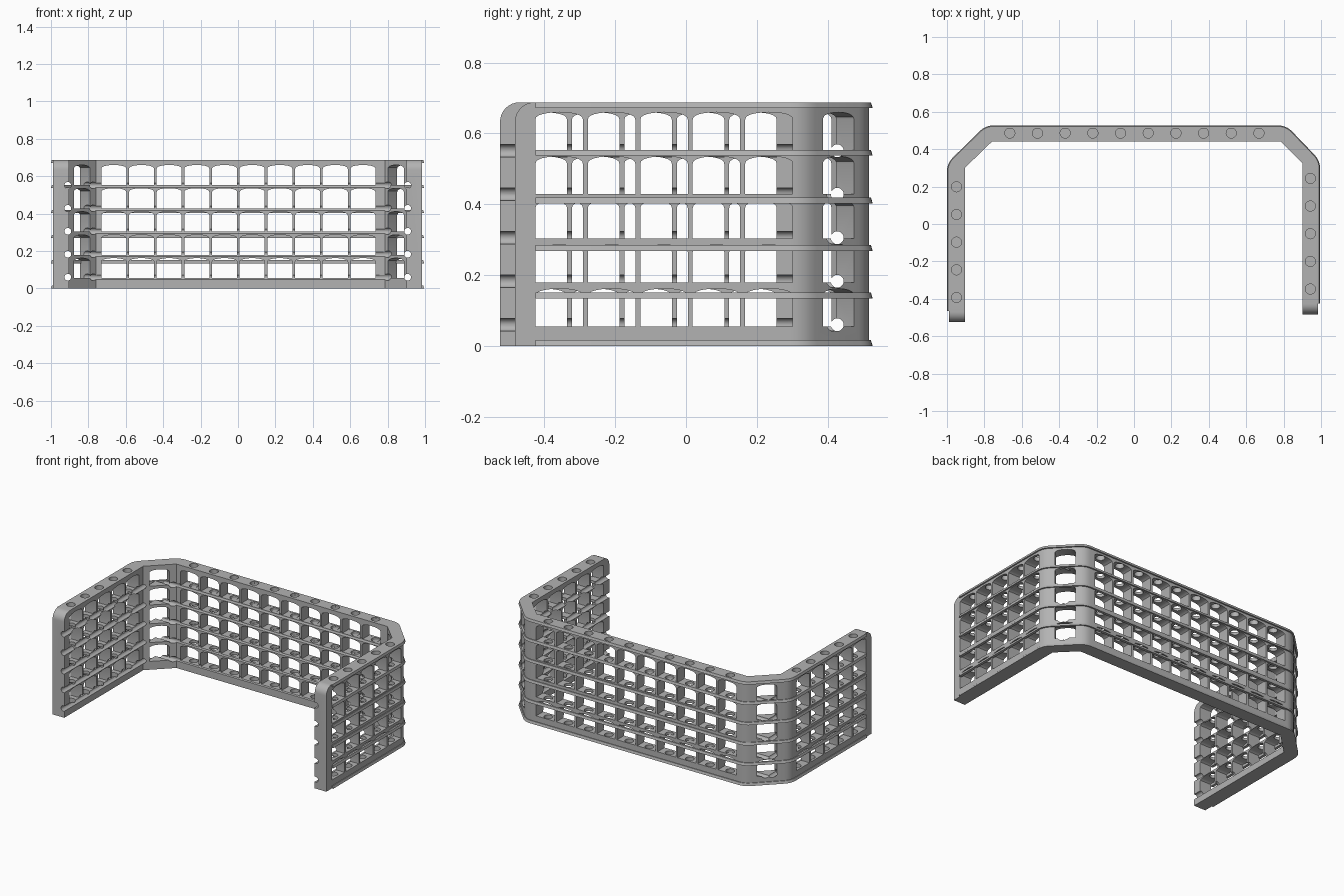
import bpy, bmesh, math
from mathutils import Matrix, Vector

cube = bpy.data.objects.get("Cube")
if cube:
    bpy.data.objects.remove(cube, do_unlink=True)

HEIGHT = 0.688
ROWS, ROW_PITCH, COL_PITCH = 5, 0.1245, 0.148

grey = bpy.data.materials.new("light_grey")
grey.use_nodes = True
grey.diffuse_color = (0.45, 0.45, 0.45, 1)
grey.node_tree.nodes["Principled BSDF"].inputs["Base Color"].default_value = grey.diffuse_color


def make_object(name, bm, helper=False):
    bmesh.ops.recalc_face_normals(bm, faces=bm.faces)
    mesh = bpy.data.meshes.new(name)
    bm.to_mesh(mesh)
    bm.free()
    obj = bpy.data.objects.new(name, mesh)
    bpy.context.collection.objects.link(obj)
    mesh.materials.append(grey)
    obj.hide_render = helper
    return obj


def prism(bm, points, direction):
    """Extrude a closed polygon along a direction."""
    face = bm.faces.new([bm.verts.new(p) for p in points])
    ext = bmesh.ops.extrude_face_region(bm, geom=[face], use_keep_orig=True)
    verts = [g for g in ext["geom"] if isinstance(g, bmesh.types.BMVert)]
    bmesh.ops.translate(bm, verts=verts, vec=direction)


def rod(bm, start, end, radius, segments=24):
    a, b = Vector(start), Vector(end)
    rot = (b - a).to_track_quat('Z', 'Y').to_matrix().to_4x4()
    bmesh.ops.create_cone(bm, cap_ends=True, segments=segments, radius1=radius,
                          radius2=radius, depth=(b - a).length,
                          matrix=Matrix.Translation((a + b) / 2) @ rot)


def rounded(path, size, steps=5):
    """Replace the inner corners of an open path with short curves."""
    pts = [Vector(p) for p in path]
    out = [pts[0]]
    for prev, cur, nxt in zip(pts, pts[1:], pts[2:]):
        a = cur + (prev - cur).normalized() * size
        b = cur + (nxt - cur).normalized() * size
        for i in range(steps + 1):
            t = i / steps
            out.append(a * (1 - t) ** 2 + cur * 2 * t * (1 - t) + b * t ** 2)
    return out + [pts[-1]]


def offset(path, dist):
    """Shift an open path sideways; positive is outward."""
    out = []
    for i, p in enumerate(path):
        d1 = (p - path[max(i - 1, 0)]).normalized()
        d2 = (path[min(i + 1, len(path) - 1)] - p).normalized()
        d = (d1 + d2).normalized()
        out.append(p + Vector((-d.y, d.x)) * dist)
    return out


# Folded wall: outer and inner outlines
outer = [(-0.99, -0.525), (-0.99, 0.32), (-0.79, 0.517),
         (0.81, 0.517), (0.985, 0.335), (0.985, -0.483)]
inner = [(0.9, -0.483), (0.9, 0.325), (0.785, 0.44),
         (-0.76, 0.44), (-0.9045, 0.3), (-0.9045, -0.525)]
bm = bmesh.new()
outline = [tuple(p) for p in rounded(outer, 0.04)] + inner
prism(bm, [(x, y, 0) for x, y in outline], (0, 0, HEIGHT))
end_edges = [e for e in bm.edges
             if all(v.co.z > HEIGHT - 0.01 and v.co.y < -0.4 for v in e.verts)]
bmesh.ops.bevel(bm, geom=end_edges, offset=0.055, segments=8, profile=0.5, affect='EDGES')
wall = make_object("rack_wall", bm)


# Arched window cutters
def window_column(bm, x, y, angle, width):
    rot = Matrix.Rotation(angle, 3, 'Z')
    side, normal = rot @ Vector((1, 0, 0)), rot @ Vector((0, 1, 0))
    for r in range(ROWS):
        low = 0.055 + r * ROW_PITCH
        spring = low + 0.086
        shape = [(-width / 2, low), (width / 2, low)]
        for i in range(13):
            a = math.pi * i / 12
            shape.append((width / 2 * math.cos(a), spring + 0.021 * math.sin(a) ** 0.8
                          if 0 < i < 12 else spring))
        base = Vector((x, y, 0)) - normal * 0.1
        prism(bm, [base + side * u + Vector((0, 0, z)) for u, z in shape], normal * 0.2)


windows, sockets = bmesh.new(), bmesh.new()
columns = [(-0.664 + i * COL_PITCH, 0.486, 0, 0, 0) for i in range(10)]
for x, first in ((-0.949, -0.403), (0.943, -0.358)):
    columns += [(x, first + i * COL_PITCH, math.pi / 2, 0, 0.01) for i in range(5)]
for x, y, angle, dx, dy in columns:
    window_column(windows, x, y, angle, 0.134)
    rod(sockets, (x + dx, y + dy, 0.03), (x + dx, y + dy, 0.75), 0.027)
window_column(windows, -0.862, 0.396, math.pi / 4, 0.122)
window_column(windows, 0.869, 0.406, -math.pi / 4, 0.122)

# Rod grooves along the inner faces
side_grooves, back_grooves = bmesh.new(), bmesh.new()
for r in range(ROWS):
    z = 0.06 + r * 0.1228
    for x in (-0.91, 0.907):
        rod(side_grooves, (x, -0.7, z), (x, 0.7, z), 0.018, 20)
    rod(back_grooves, (-1.2, 0.427, z), (1.2, 0.427, z), 0.018, 20)

cutters = (("window_cutter", windows), ("socket_cutter", sockets),
           ("side_groove_cutter", side_grooves), ("back_groove_cutter", back_grooves))
for name, cut_bm in cutters:
    cutter = make_object(name, cut_bm, helper=True)
    cutter.hide_viewport = False
    cutter.display_type = 'WIRE'
    mod = wall.modifiers.new(name, 'BOOLEAN')
    mod.operation, mod.solver, mod.object = 'DIFFERENCE', 'EXACT', cutter
    bpy.context.view_layer.objects.active = wall
    bpy.ops.object.modifier_apply(modifier=name)
    bpy.data.objects.remove(cutter, do_unlink=True)

# Thin outer ledges following the wall
ledge_path = list(outer)
ledge_path[0], ledge_path[-1] = (-0.99, -0.465), (0.985, -0.425)
path = rounded(ledge_path, 0.04)
for r in range(6):
    low = r * 0.1343
    section = [(-0.008, low), (0.01, low), (0.005, low + 0.0165), (-0.008, low + 0.0165)]
    bm = bmesh.new()
    rails = [[bm.verts.new((p.x, p.y, z)) for p in offset(path, d)] for d, z in section]
    for a, b in zip(rails, rails[1:] + rails[:1]):
        for i in range(len(path) - 1):
            bm.faces.new((a[i], a[i + 1], b[i + 1], b[i]))
    for end in (0, -1):
        bm.faces.new([rail[end] for rail in rails])
    make_object(f"outer_ledge_{r + 1}", bm)

# Smooth curved parts, keep hard edges
bpy.ops.object.select_all(action='DESELECT')
for obj in bpy.context.collection.objects:
    if obj.type == 'MESH' and (obj == wall or obj.name.startswith("outer_ledge")):
        obj.select_set(True)
bpy.context.view_layer.objects.active = wall
bpy.ops.object.shade_smooth_by_angle(angle=math.radians(30))
